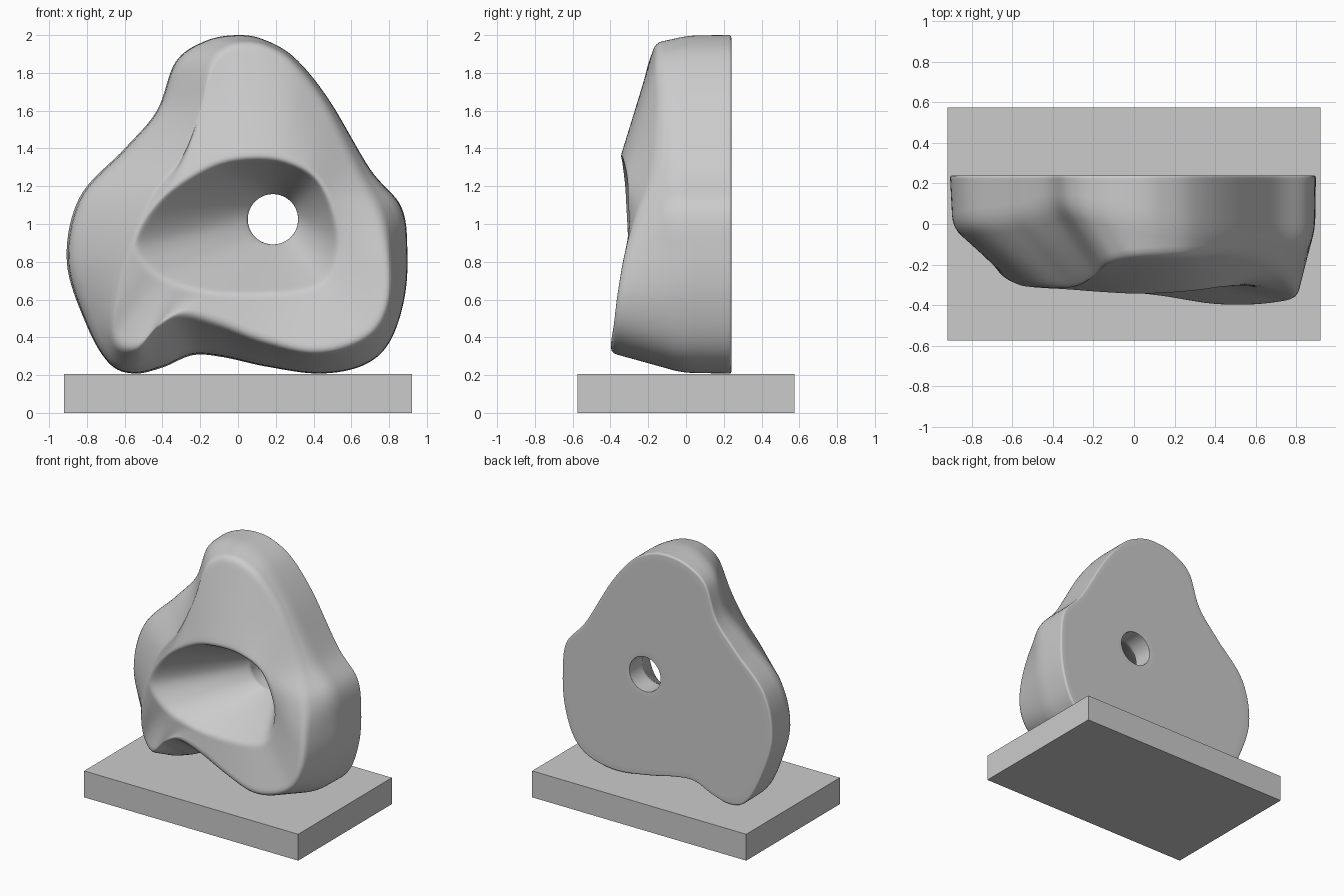
import bpy, bmesh, math
from mathutils import Vector

if "Cube" in bpy.data.objects:
    bpy.data.objects.remove(bpy.data.objects["Cube"])

N = 216  # spokes around the form

# Outer silhouette, clockwise from the top: x, z, depth where the side wall breaks
OUTLINE = [(0, 2.0, .02), (.14, 1.975, 0), (.3, 1.88, -.03), (.48, 1.66, -.05),
           (.7, 1.29, -.06), (.865, 1.09, -.07), (.897, .85, -.03), (.88, .6, -.02),
           (.8, .37, -.02), (.66, .25, -.02), (.43, .208, -.02), (.15, .245, -.02),
           (-.08, .295, -.02), (-.24, .305, -.02), (-.4, .24, -.02), (-.55, .208, -.02),
           (-.68, .26, -.02), (-.8, .46, -.02), (-.907, .8, -.02), (-.84, 1.14, 0),
           (-.6, 1.4, .03), (-.43, 1.6, .08), (-.33, 1.86, .08), (-.17, 1.97, .05)]
# Rim of the front face, same spokes: x, z, y
FRONT = [(.05, 1.96, -.16), (.17, 1.935, -.155), (.3, 1.85, -.15), (.46, 1.64, -.14),
         (.64, 1.28, -.17), (.755, 1.05, -.26), (.8, .82, -.33), (.8, .6, -.37),
         (.73, .44, -.39), (.58, .35, -.405), (.38, .32, -.4), (.13, .38, -.36),
         (-.1, .47, -.335), (-.3, .52, -.32), (-.43, .45, -.3), (-.53, .345, -.29),
         (-.65, .37, -.22), (-.66, .55, -.25), (-.59, .85, -.29), (-.46, 1.15, -.31),
         (-.29, 1.37, -.31), (-.2, 1.6, -.26), (-.14, 1.85, -.2), (-.05, 1.94, -.17)]
# Rim of the oval hollow, every second spoke: x, z, y
HOLLOW = [(.03, 1.345, -.35), (.25, 1.33, -.34), (.43, 1.22, -.32), (.52, .95, -.3),
          (.48, .74, -.305), (.34, .65, -.315), (0, .63, -.315), (-.25, .66, -.31),
          (-.44, .74, -.31), (-.54, .9, -.31), (-.4, 1.13, -.32), (-.17, 1.29, -.34)]
HOLE_X, HOLE_Z, HOLE_R = .185, 1.025, .133
BACK = .24


def spline(points, t):
    """Closed Catmull-Rom curve at t in 0..1, returned as (x, y, z)."""
    n = len(points)
    i, u = divmod(t * n, 1)
    a, b, c, d = (Vector(points[(int(i) + k) % n]) for k in (-1, 0, 1, 2))
    p = b + .5 * u * (c - a + u * (2 * a - 5 * b + 4 * c - d + u * (3 * (b - c) + d - a)))
    return Vector((p.x, p.z, p.y))


def rounded_section(corners):
    """Closed section through (point, radius) corners, each corner softened."""
    n, arcs, out = len(corners), [], []
    for i, (p, r) in enumerate(corners):
        ends = []
        for q in (corners[i - 1][0], corners[(i + 1) % n][0]):
            d = q - p
            ends.append(p + d.normalized() * min(r, d.length * .35))
        arcs.append([ends[0] * (1 - t) ** 2 + p * 2 * t * (1 - t) + ends[1] * t * t
                     for t in (0, .25, .5, .75, 1)])
    for i, arc in enumerate(arcs):
        out += arc
        end, start = arc[-1], arcs[(i + 1) % n][0]
        out += [end.lerp(start, t) for t in (.06, .35, .65, .94)]
    return out


# Pierced sculpture: one section per spoke, lofted all the way round
bm = bmesh.new()
rings = []
for k in range(N):
    t = k / N
    side, front, hollow = (spline(c, t) for c in (OUTLINE, FRONT, HOLLOW))
    back = Vector((side.x, BACK, side.z))
    wall = side + Vector((front.x - side.x, 0, front.z - side.z)) * .04
    ang = math.pi / 2 - 2 * math.pi * t
    hx, hz = HOLE_X + HOLE_R * math.cos(ang), HOLE_Z + HOLE_R * math.sin(ang)
    section = rounded_section([(Vector((hx, BACK, hz)), .004), (back, .015), (wall, .06),
                               (front, .04), (hollow, .03), (Vector((hx, .08, hz)), .015)])
    rings.append([bm.verts.new(p) for p in section])
M = len(rings[0])
for k in range(N):
    a, b = rings[k], rings[(k + 1) % N]
    for j in range(M):
        bm.faces.new((a[j], a[(j + 1) % M], b[(j + 1) % M], b[j]))
bmesh.ops.recalc_face_normals(bm, faces=bm.faces)
for f in bm.faces:
    f.smooth = True
mesh = bpy.data.meshes.new("pierced_form")
bm.to_mesh(mesh)
bm.free()
bpy.context.collection.objects.link(bpy.data.objects.new("pierced_form", mesh))

# Plinth
bpy.ops.mesh.primitive_cube_add(size=1, location=(0, 0, .1025))
plinth = bpy.context.object
plinth.name = "plinth"
plinth.scale = (1.84, 1.15, .205)
bpy.ops.object.transform_apply(location=False, rotation=False, scale=True)
